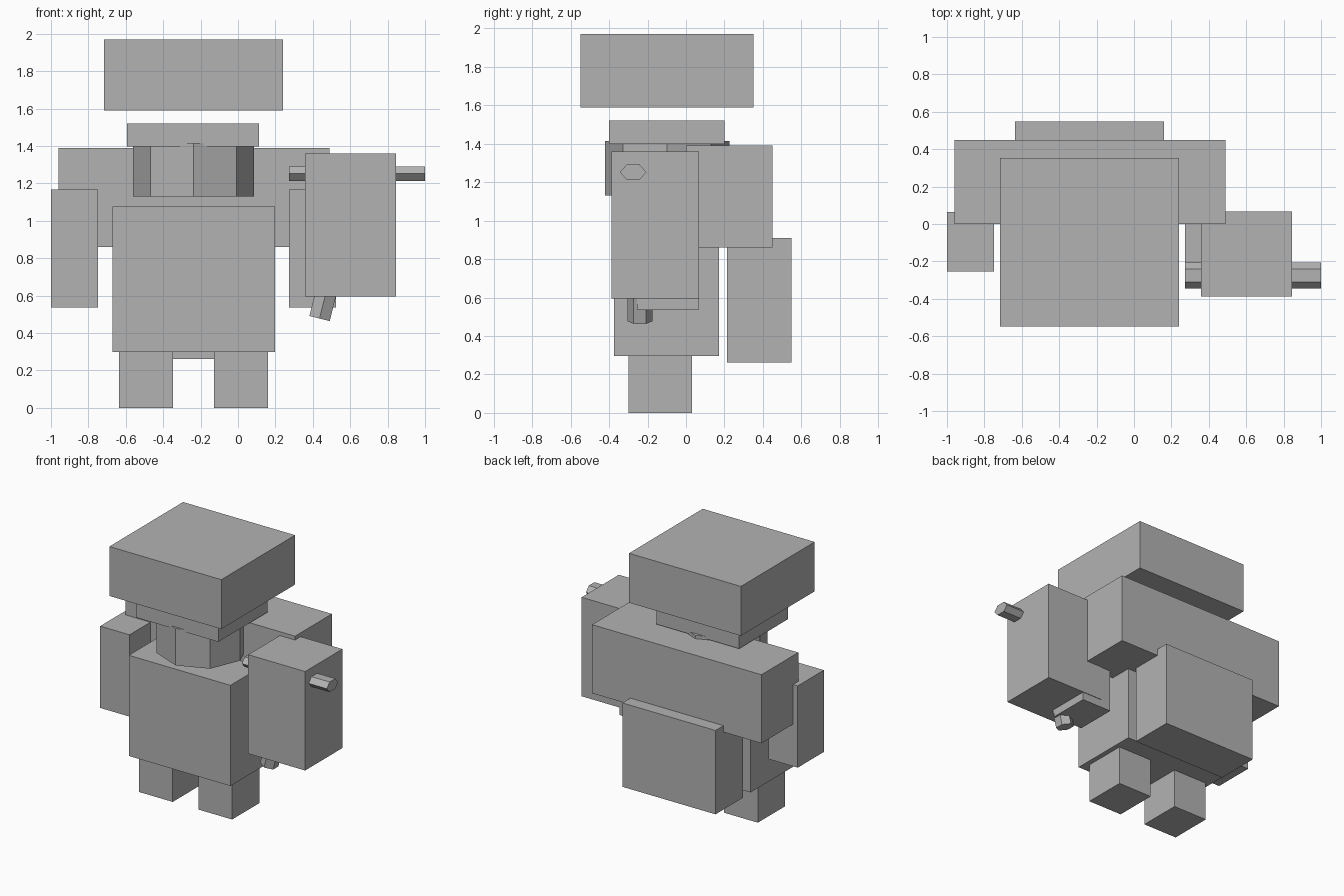
import bpy, bmesh, math
from mathutils import Matrix

if "Cube" in bpy.data.objects:
    bpy.data.objects.remove(bpy.data.objects["Cube"])

grey = bpy.data.materials.new("mid_grey")
grey.diffuse_color = (0.45, 0.45, 0.45, 1)
grey.use_nodes = True
grey.node_tree.nodes["Principled BSDF"].inputs["Base Color"].default_value = grey.diffuse_color


def finish(name, bm):
    bmesh.ops.recalc_face_normals(bm, faces=bm.faces)
    mesh = bpy.data.meshes.new(name)
    bm.to_mesh(mesh)
    bm.free()
    mesh.materials.append(grey)
    obj = bpy.data.objects.new(name, mesh)
    bpy.context.collection.objects.link(obj)
    return obj


def box(name, x, y, z):
    """Box from (min, max) ranges on each axis."""
    bm = bmesh.new()
    size = [r[1] - r[0] for r in (x, y, z)]
    mid = [(r[0] + r[1]) / 2 for r in (x, y, z)]
    bmesh.ops.create_cube(bm, size=1, matrix=Matrix.Translation(mid) @ Matrix.Diagonal((*size, 1)))
    return finish(name, bm)


def prism(name, sides, radius, depth, matrix):
    bm = bmesh.new()
    bmesh.ops.create_cone(bm, cap_ends=True, segments=sides, radius1=radius,
                          radius2=radius, depth=depth, matrix=matrix)
    # put a corner on the local y axis by construction
    return finish(name, bm)


# Head with floating hat
box("hat_top", (-0.716, 0.241), (-0.548, 0.352), (1.588, 1.97))
box("hat_band", (-0.594, 0.112), (-0.40, 0.20), (1.398, 1.52))
prism("head", 8, 0.324, 0.285, Matrix.Translation((-0.238, -0.098, 1.273)))

# Body and legs
box("torso", (-0.672, 0.197), (-0.374, 0.172), (0.297, 1.075))
for side, x0 in (("left", -0.636), ("right", -0.128)):
    box(side + "_leg", (x0, x0 + 0.288), (-0.30, 0.031), (0, 0.297))

# Arms
for side, x0 in (("left", -1.0), ("right", 0.273)):
    box(side + "_arm", (x0, x0 + 0.251), (-0.255, 0.064), (0.535, 1.167))

# Back blocks
box("upper_back_block", (-0.96, 0.488), (0.0, 0.45), (0.86, 1.39))
box("lower_back_block", (-0.636, 0.16), (0.212, 0.548), (0.262, 0.91))

# Held case with crossbar and tilted handle
box("held_case", (0.358, 0.845), (-0.387, 0.068), (0.595, 1.36))
prism("crossbar", 6, 0.069, 0.727,
      Matrix.Translation((0.6365, -0.275, 1.252)) @ Matrix.Diagonal((1, 1, 0.65, 1))
      @ Matrix.Rotation(math.pi / 2, 4, 'Y'))
tilt = math.radians(14)
length = 0.35
prism("handle", 6, 0.065, length,
      Matrix.Translation((0.436 + math.sin(tilt) * length / 2, -0.2395,
                          0.477 + math.cos(tilt) * length / 2))
      @ Matrix.Rotation(tilt, 4, 'Y'))
